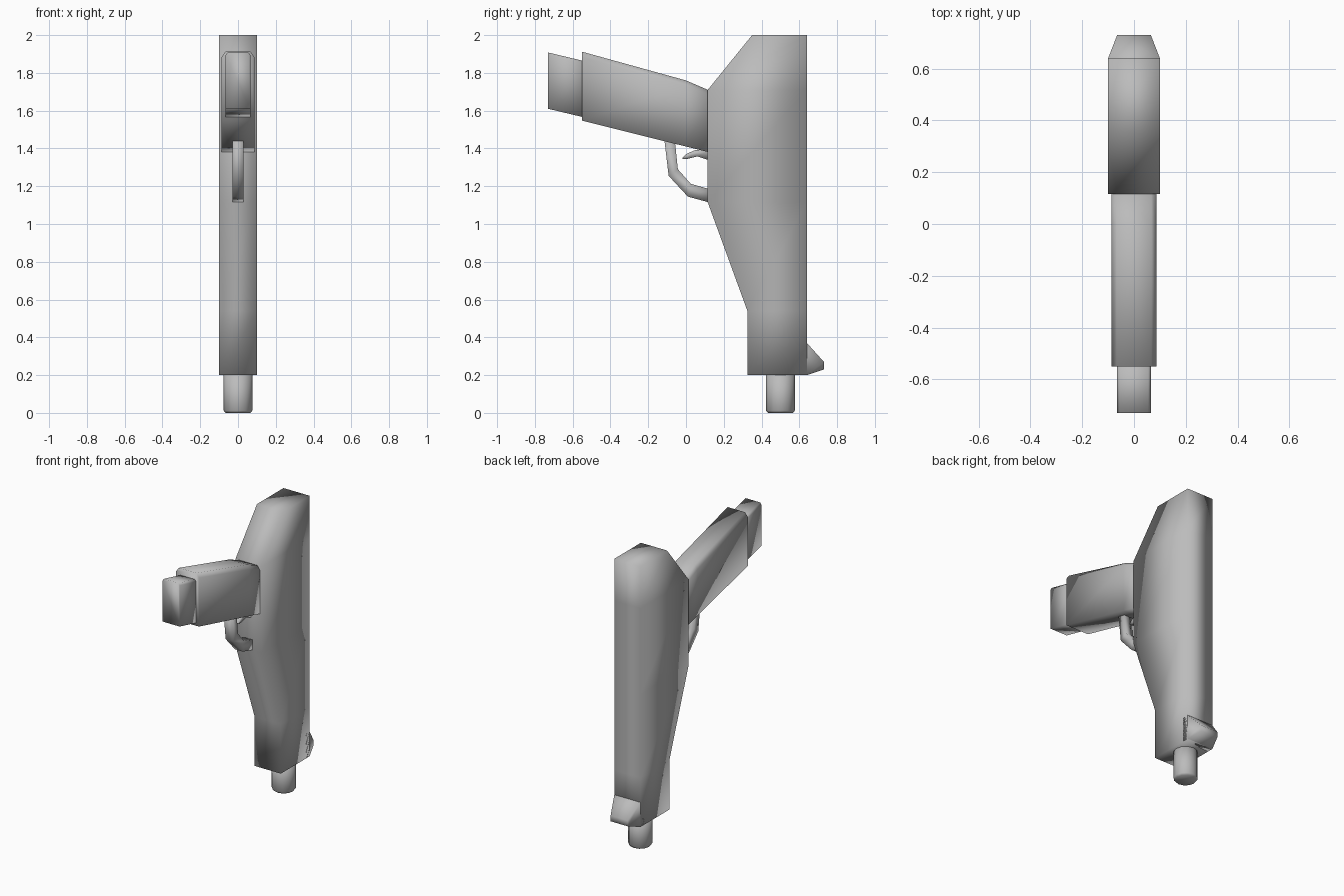
import bpy, bmesh, math

if "Cube" in bpy.data.objects:
    bpy.data.objects.remove(bpy.data.objects["Cube"])

grey = bpy.data.materials.new("mid grey")
grey.use_nodes = True
colour = (0.5, 0.5, 0.5, 1)
grey.diffuse_color = colour
grey.node_tree.nodes["Principled BSDF"].inputs["Base Color"].default_value = colour


def finish(name, bm):
    bmesh.ops.recalc_face_normals(bm, faces=bm.faces)
    for f in bm.faces:
        f.smooth = True
    mesh = bpy.data.meshes.new(name)
    bm.to_mesh(mesh)
    bm.free()
    mesh.materials.append(grey)
    obj = bpy.data.objects.new(name, mesh)
    bpy.context.collection.objects.link(obj)
    return obj


def loft(name, rings):
    """Skin a row of matching rings and cap both ends."""
    bm = bmesh.new()
    rows = [[bm.verts.new(p) for p in ring] for ring in rings]
    n = len(rows[0])
    for a, b in zip(rows, rows[1:]):
        for i in range(n):
            j = (i + 1) % n
            bm.faces.new((a[i], a[j], b[j], b[i]))
    bm.faces.new(rows[0])
    bm.faces.new(rows[-1])
    return finish(name, bm)


def strip(name, pairs, w):
    """Bar of half width w between paired side-view points (y, z)."""
    return loft(name, [[(-w, *a), (w, *a), (w, *b), (-w, *b)] for a, b in pairs])


def flat_ring(z, front, back, w):
    return [(-w, front, z), (w, front, z), (w, back, z), (-w, back, z)]


def upright_ring(y, low, high, w, cut):
    return [(-w, y, low), (w, y, low), (w, y, high - cut * 1.4),
            (w - cut, y, high), (cut - w, y, high), (-w, y, high - cut * 1.4)]


# Main body: tall tapering block
loft("body", [flat_ring(z, front, 0.64, 0.1) for z, front in
              [(0.2, 0.325), (0.54, 0.325), (1.115, 0.115), (1.71, 0.115), (2.0, 0.35)]])

# Heel spur at the lower back
loft("heel", [
    [(-w, y, low), (w, y, low), (w, y, high), (-w, y, high)]
    for y, low, high, w in [(0.6, 0.2, 0.37, 0.1), (0.64, 0.2, 0.37, 0.1),
                            (0.73, 0.23, 0.27, 0.065)]])

# Slanted grip and its narrower end
loft("grip", [upright_ring(y, low, high, 0.087, 0.02) for y, low, high in
              [(-0.55, 1.547, 1.912), (0.0, 1.41, 1.76), (0.14, 1.375, 1.70)]])
loft("grip_end", [upright_ring(y, low, high, 0.065, 0.01) for y, low, high in
                  [(-0.73, 1.61, 1.908), (-0.5, 1.555, 1.853)]])

# Trigger guard and trigger
strip("trigger_guard", [
    ((-0.115, 1.45), (-0.06, 1.45)), ((-0.092, 1.255), (-0.043, 1.29)),
    ((0.01, 1.145), (0.025, 1.213)), ((0.13, 1.112), (0.13, 1.183))], 0.03)
strip("trigger", [
    ((-0.02, 1.343), (-0.018, 1.35)), ((0.01, 1.345), (0.0, 1.37)),
    ((0.06, 1.358), (0.05, 1.392)), ((0.13, 1.335), (0.13, 1.39))], 0.02)

# Round peg at the base
loft("peg", [[(r * math.cos(math.tau * i / 12), 0.5 + r * math.sin(math.tau * i / 12), z)
              for i in range(12)]
             for r, z in [(0.066, 0.0), (0.076, 0.012), (0.076, 0.22)]])
